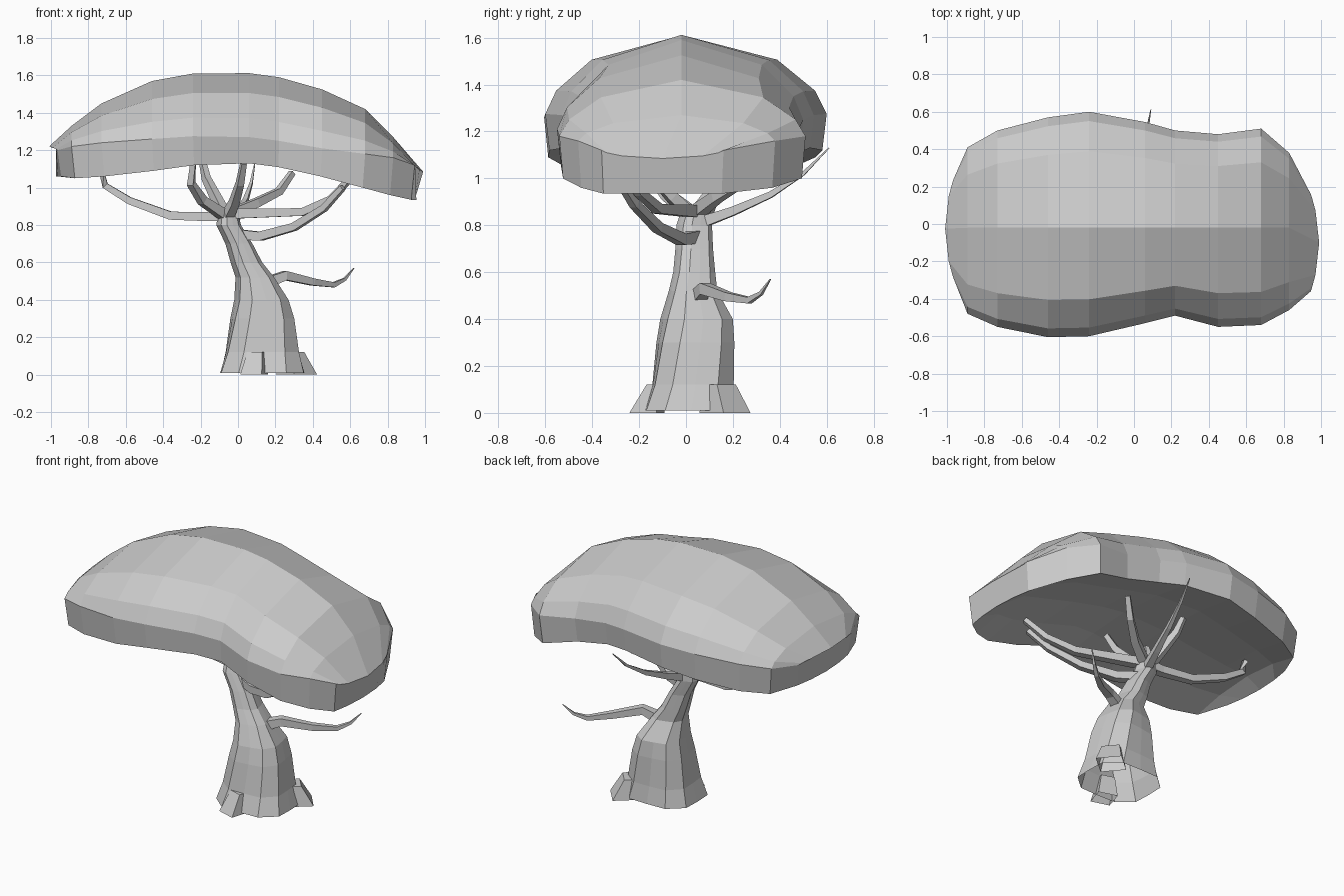
import bpy, math
from mathutils import Vector


def make_object(name, verts, faces):
    mesh = bpy.data.meshes.new(name)
    mesh.from_pydata([tuple(v) for v in verts], [], faces)
    mesh.update()
    ob = bpy.data.objects.new(name, mesh)
    bpy.context.collection.objects.link(ob)
    return ob


def loft(name, rings, cap_start=True, cap_end=True):
    """Skin closed rings of equal length with flat quads."""
    n = len(rings[0])
    verts = [p for r in rings for p in r]
    faces = []
    for i in range(len(rings) - 1):
        for j in range(n):
            k = (j + 1) % n
            faces.append((i * n + j, i * n + k, (i + 1) * n + k, (i + 1) * n + j))
    if cap_start:
        faces.append(tuple(reversed(range(n))))
    if cap_end:
        faces.append(tuple(range((len(rings) - 1) * n, len(rings) * n)))
    return make_object(name, verts, faces)


def branch(name, pts, r0, r1, sides=4):
    """Tapered tube along a path."""
    pts = [Vector(p) for p in pts]
    rings = []
    for i, p in enumerate(pts):
        d = (pts[min(i + 1, len(pts) - 1)] - pts[max(i - 1, 0)]).normalized()
        ref = Vector((0, 0, 1)) if abs(d.z) < 0.9 else Vector((0, 1, 0))
        u = d.cross(ref).normalized()
        w = u.cross(d)
        r = r0 + (r1 - r0) * i / (len(pts) - 1)
        rings.append([p + r * (u * math.cos(a) - w * math.sin(a))
                      for a in (math.tau * (j + 0.5) / sides for j in range(sides))])
    return loft(name, rings)


# Canopy: cross-sections along x (x, front y, back y, rim bottom, rim top, ridge)
stations = [
    (-0.965, -0.29, 0.24, 1.06, 1.20, 1.22),
    (-0.89, -0.48, 0.41, 1.05, 1.22, 1.33),
    (-0.73, -0.55, 0.50, 1.06, 1.24, 1.45),
    (-0.46, -0.605, 0.57, 1.09, 1.26, 1.57),
    (-0.24, -0.60, 0.60, 1.12, 1.275, 1.61),
    (0.06, -0.53, 0.545, 1.13, 1.27, 1.612),
    (0.22, -0.49, 0.50, 1.11, 1.25, 1.59),
    (0.45, -0.55, 0.48, 1.06, 1.21, 1.525),
    (0.68, -0.54, 0.51, 1.00, 1.18, 1.42),
    (0.83, -0.46, 0.38, 0.96, 1.16, 1.27),
    (0.945, -0.36, 0.16, 0.935, 1.12, 1.085),
]
top_steps = (-1, -0.92, -0.66, 0, 0.66, 0.92, 1)
rings = []
for i, (x, yf, yb, zb, zr, zt) in enumerate(stations):
    end = i in (0, len(stations) - 1)
    ym = (yf + yb) / 2 if end else -0.02
    bulge = math.copysign(0.045, x) if end else 0

    def across(v):
        return ym + (v * (yb - ym) if v > 0 else -v * (yf - ym))

    ring = [(x + bulge * (1 - v * v), across(v), zr + (zt - zr) * (1 - v * v) ** 0.65)
            for v in top_steps]
    lift = 0 if end else 0.06
    ring += [(x * 0.98 + bulge * 0.6 * (1 - v * v), across(v * 0.97), zb + lift * (1 - v * v))
             for v in (1, 0.55, 0, -0.55, -1)]
    rings.append([Vector(p) for p in reversed(ring)])
loft("canopy", rings)

# Trunk: fluted leaning rings (z, centre x, centre y, radius x, radius y), open base
profile = [
    (0.01, 0.13, 0.02, 0.25, 0.215),
    (0.12, 0.13, 0.03, 0.215, 0.19),
    (0.30, 0.13, 0.04, 0.18, 0.175),
    (0.40, 0.125, 0.045, 0.15, 0.16),
    (0.52, 0.09, 0.03, 0.105, 0.105),
    (0.60, 0.045, 0.035, 0.085, 0.09),
    (0.70, 0.005, 0.035, 0.072, 0.08),
    (0.80, -0.05, 0.035, 0.065, 0.075),
    (0.88, -0.055, 0.045, 0.05, 0.06),
]
sides = 12
trunk_rings = []
for z, cx, cy, rx, ry in profile:
    ring = []
    for j in range(sides):
        a = math.tau * j / sides + 0.5 * z
        f = 1.02 if j % 3 else 0.9
        ring.append(Vector((cx + rx * f * math.cos(a), cy + ry * f * math.sin(a), z)))
    trunk_rings.append(ring)
loft("trunk", trunk_rings, cap_start=False)


# Roots: tapered blocks, open below (direction angle, reach, half width, height)
def root(name, angle, reach, half, h):
    d = Vector((math.cos(angle), math.sin(angle), 0))
    s = Vector((-d.y, d.x, 0))
    c = Vector((0.145, 0.025, 0))

    def ring(z, out, w):
        up = Vector((0, 0, z))
        return [c + up + d * 0.14 - s * w, c + up + d * out - s * w,
                c + up + d * out + s * w, c + up + d * 0.14 + s * w]
    loft(name, [ring(0, reach, half), ring(h, reach - 0.07, half * 0.7)], cap_start=False)


root("front_root", math.radians(-107), 0.26, 0.06, 0.12)
root("back_right_root", math.radians(40), 0.30, 0.075, 0.12)

# Branches holding the canopy
branches = {
    "left_branch": [(-0.05, 0.05, 0.85), (-0.16, 0.06, 0.845), (-0.36, 0.09, 0.85),
                    (-0.58, 0.12, 0.93), (-0.71, 0.13, 1.01), (-0.73, 0.13, 1.09)],
    "right_branch": [(-0.05, 0.04, 0.86), (0.15, -0.04, 0.865), (0.35, -0.12, 0.87),
                     (0.5, -0.2, 0.94), (0.6, -0.27, 1.05)],
    "low_right_branch": [(0.0, 0.04, 0.75), (0.12, -0.02, 0.74), (0.3, -0.12, 0.79),
                         (0.46, -0.22, 0.89), (0.56, -0.29, 1.0)],
    "front_left_branch": [(-0.07, 0.02, 0.85), (-0.19, -0.08, 0.93), (-0.25, -0.15, 1.02),
                          (-0.24, -0.18, 1.14)],
    "front_branch": [(-0.06, 0.02, 0.84), (-0.02, -0.06, 0.92), (0.01, -0.15, 1.02),
                     (0.03, -0.21, 1.13)],
    "upper_right_branch": [(-0.04, 0.05, 0.86), (0.1, 0.13, 0.92), (0.22, 0.23, 0.98),
                           (0.29, 0.29, 1.08)],
    "upper_left_branch": [(-0.07, 0.05, 0.85), (-0.12, 0.12, 0.95), (-0.17, 0.18, 1.05),
                          (-0.19, 0.22, 1.14)],
}
for name, pts in branches.items():
    branch(name, pts, 0.038, 0.02)

# Long back branch and low side twig, both ending in a point
branch("back_branch", [(-0.04, 0.06, 0.81), (0.0, 0.2, 0.86), (0.04, 0.36, 0.93),
                       (0.07, 0.5, 1.02), (0.09, 0.61, 1.13)], 0.034, 0.003)
branch("side_twig", [(0.15, 0.05, 0.49), (0.25, 0.08, 0.53), (0.40, 0.18, 0.495),
                     (0.51, 0.27, 0.48), (0.57, 0.32, 0.51), (0.62, 0.36, 0.57)], 0.042, 0.003)
